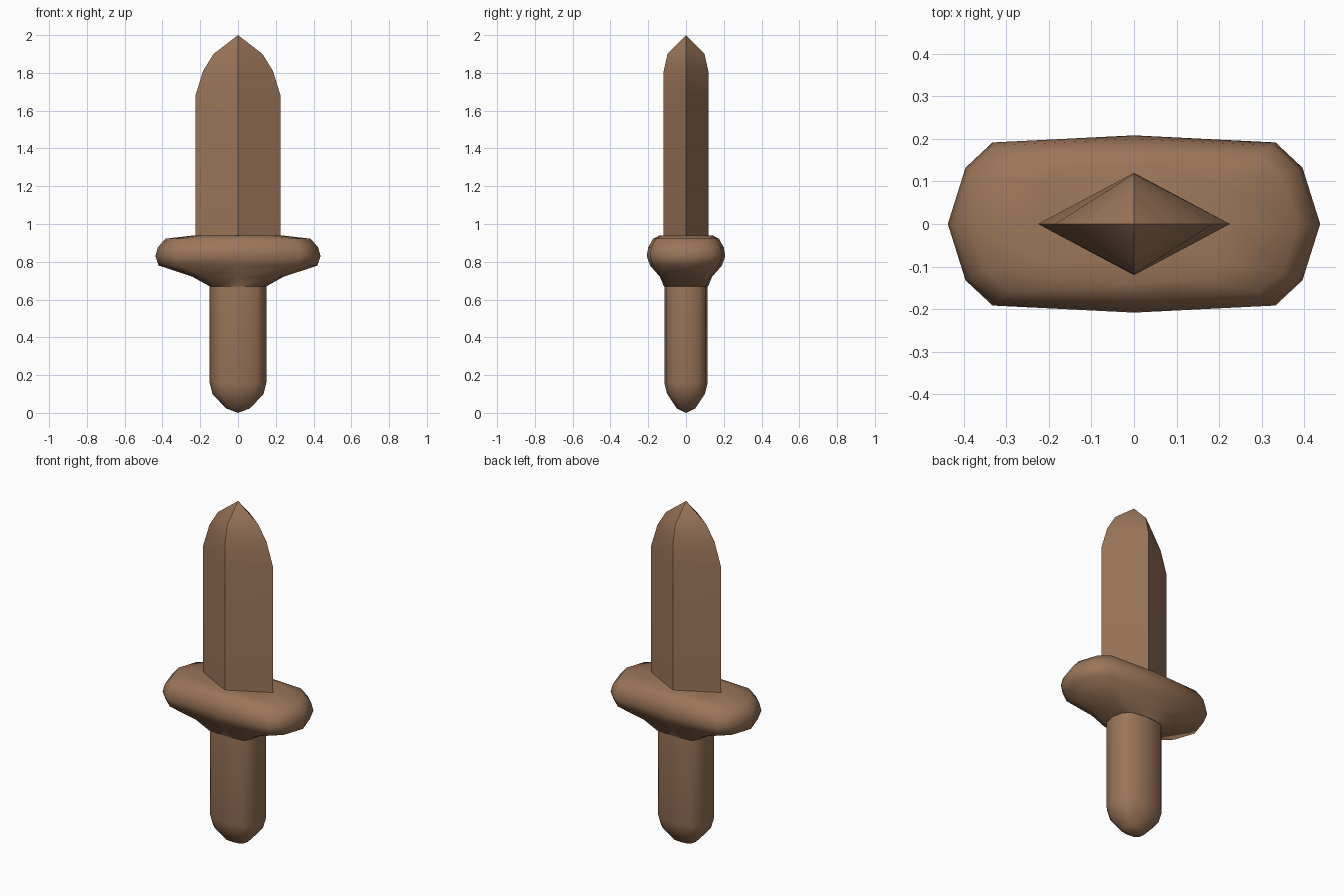
import bpy, bmesh, math

if "Cube" in bpy.data.objects:
    bpy.data.objects.remove(bpy.data.objects["Cube"])

brown = bpy.data.materials.new("warm_brown")
brown.diffuse_color = (0.33, 0.18, 0.10, 1)
brown.use_nodes = True
brown.node_tree.nodes["Principled BSDF"].inputs["Base Color"].default_value = brown.diffuse_color

DIAMOND = [(1, 0), (0, 1), (-1, 0), (0, -1)]


def mirrored(quarter):
    """Closed outline from the points of its first quarter."""
    inner = quarter[1:-1]
    half = quarter + [(-x, y) for x, y in reversed(inner)]
    return half + [(-x, -y) for x, y in half]


GUARD_SHAPE = mirrored([(1, 0), (0.905, 0.635), (0.76, 0.92), (0, 1)])
GRIP_SHAPE = mirrored([(1, 0), (0.9, 0.58), (0.66, 0.9), (0, 1)])


def loft(name, shape, rings, angle, bottom_tip=None, top_tip=None):
    """Skin rings of (z, half width, half depth), closing with tips or caps."""
    bm = bmesh.new()
    loops = [[bm.verts.new((x * w, y * d, z)) for x, y in shape]
             for z, w, d in rings]
    n = len(shape)
    for a, b in zip(loops, loops[1:]):
        for i in range(n):
            j = (i + 1) % n
            bm.faces.new((a[i], a[j], b[j], b[i]))
    for loop, tip in ((loops[0], bottom_tip), (loops[-1], top_tip)):
        if tip is None:
            bm.faces.new(loop)
        else:
            point = bm.verts.new((0, 0, tip))
            for i in range(n):
                bm.faces.new((loop[i], loop[(i + 1) % n], point))
    bmesh.ops.recalc_face_normals(bm, faces=bm.faces)
    mesh = bpy.data.meshes.new(name)
    bm.to_mesh(mesh)
    bm.free()
    mesh.materials.append(brown)
    obj = bpy.data.objects.new(name, mesh)
    bpy.context.collection.objects.link(obj)
    bpy.ops.object.select_all(action='DESELECT')
    obj.select_set(True)
    bpy.context.view_layer.objects.active = obj
    bpy.ops.object.shade_smooth_by_angle(angle=math.radians(angle))


# Blade: diamond section tapering to a point
loft("blade", DIAMOND,
     [(0.90, 0.225, 0.12), (1.68, 0.225, 0.12),
      (1.81, 0.185, 0.118), (1.90, 0.13, 0.098)], 45, top_tip=2.0)

# Guard: wide rounded block narrowing down to the grip
loft("guard", GUARD_SHAPE,
     [(0.67, 0.15, 0.117), (0.72, 0.24, 0.138), (0.78, 0.42, 0.19),
      (0.83, 0.437, 0.208), (0.875, 0.425, 0.20), (0.922, 0.385, 0.175),
      (0.94, 0.23, 0.14)], 60)

# Grip: rounded handle with a blunt end
loft("grip", GRIP_SHAPE,
     [(0.025, 0.065, 0.05), (0.10, 0.135, 0.10), (0.16, 0.15, 0.115),
      (0.69, 0.15, 0.115)], 50, bottom_tip=0.0)
